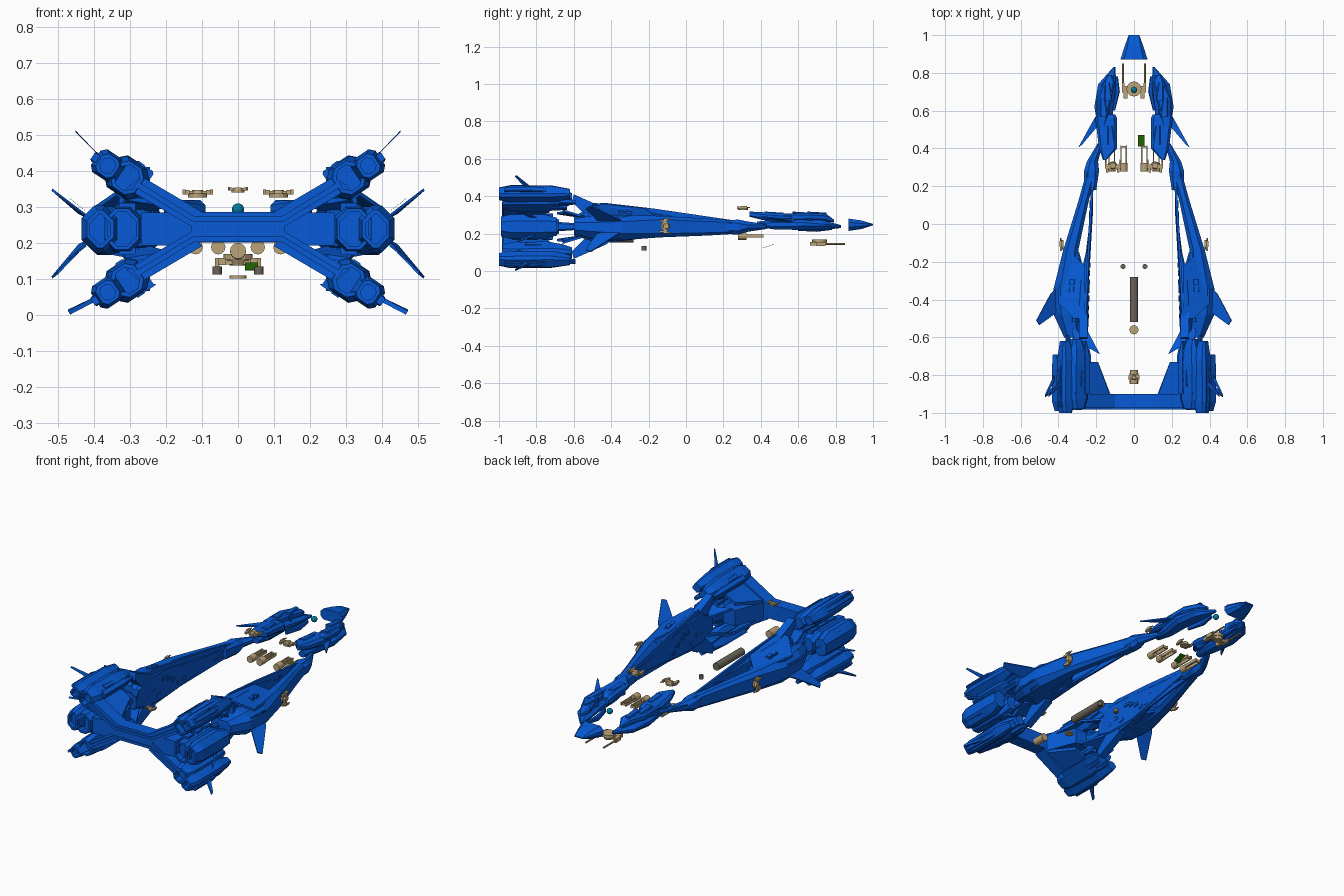
import bpy, bmesh, math, random
from mathutils import Matrix, Vector

random.seed(4)
ZC = 0.2375  # height of the ship's symmetry plane


def mat(name, rgb):
    m = bpy.data.materials.new(name)
    m.diffuse_color = (*rgb, 1)
    return m


BLUE = mat("blue_hull", (0.002, 0.105, 0.68))
TAN = mat("tan_metal", (0.50, 0.37, 0.19))
DARK = mat("dark_metal", (0.15, 0.13, 0.10))
GREEN = mat("green_glass", (0.02, 0.18, 0.0))
TEAL = mat("teal_glass", (0.0, 0.2, 0.36))


def finish(name, bm, m=BLUE, mirror=True, smooth=False):
    bmesh.ops.recalc_face_normals(bm, faces=bm.faces)
    me = bpy.data.meshes.new(name)
    bm.to_mesh(me)
    bm.free()
    me.materials.append(m)
    ob = bpy.data.objects.new(name, me)
    bpy.context.collection.objects.link(ob)
    if smooth:
        for p in me.polygons:
            p.use_smooth = len(p.vertices) < 5
    if mirror:
        ob.modifiers.new("mirror", 'MIRROR')
    return ob


def loft(name, sections, cx=0, cz=0, roll=0, recess=0, **kw):
    """Chamfered box swept along y; section = (y, x0, x1, z0, z1, chamfer)."""
    if recess:  # hollow nozzle at the rear end
        y, a, b, c, d, k = sections[0]
        t = .009
        inner = (a + t, b - t, c + t, d - t, k * .9)
        sections = [(y + recess, *inner), (y, *inner)] + sections
    bm, rings = bmesh.new(), []
    ca, sa = math.cos(roll), math.sin(roll)
    for y, a, b, c, d, k in sections:
        ring = [(a + k, c), (b - k, c), (b, c + k), (b, d - k), (b - k, d), (a + k, d), (a, d - k), (a, c + k)]
        rings.append([bm.verts.new((cx + u * ca - v * sa, y, cz + u * sa + v * ca)) for u, v in ring])
    for r, s in zip(rings, rings[1:]):
        for i in range(8):
            bm.faces.new((r[i], r[i - 1], s[i - 1], s[i]))
    bm.faces.new(rings[0])
    bm.faces.new(rings[-1])
    return finish(name, bm, **kw)


def prism(name, pts, offset, **kw):
    """Flat polygon of 3D points thickened along an offset vector."""
    bm = bmesh.new()
    a = [bm.verts.new(p) for p in pts]
    b = [bm.verts.new(Vector(p) + Vector(offset)) for p in pts]
    bm.faces.new(a)
    bm.faces.new(b)
    for i in range(len(a)):
        bm.faces.new((a[i - 1], a[i], b[i], b[i - 1]))
    return finish(name, bm, **kw)


def box(bm, loc, size, M=Matrix()):
    bmesh.ops.create_cube(bm, size=1, matrix=M @ Matrix.Translation(loc) @ Matrix.Diagonal((*size, 1)))


def tube(bm, loc, r, length, axis='Y', M=Matrix(), seg=12, r2=None):
    R = Matrix.Rotation(-math.pi / 2, 4, 'X') if axis == 'Y' else Matrix()
    bmesh.ops.create_cone(bm, cap_ends=True, segments=seg, radius1=r, radius2=r if r2 is None else r2,
                          depth=length, matrix=M @ Matrix.Translation(loc) @ R)


def single_tube(name, loc, r, length, axis, m, mirror=False):
    bm = bmesh.new()
    tube(bm, loc, r, length, axis, seg=16)
    finish(name, bm, m, mirror, True)


# ---- nose and forward prongs
loft("nose_wedge", [(0.87, -.072, .072, .215, .28, .02), (0.94, -.05, .05, .225, .27, .015),
                    (1.0, -.028, .028, .245, .252, .002)], mirror=False)
loft("prong_body", [(0.38, .13, .17, .235, .265, .01), (0.48, .115, .185, .222, .275, .015), (0.62, .11, .21, .22, .28, .02),
                    (0.74, .095, .19, .22, .27, .02), (0.83, .098, .11, .23, .245, .003)])
loft("prong_rear_plate", [(0.34, .145, .165, .29, .318, .005), (0.40, .09, .185, .275, .315, .012),
                          (0.56, .09, .205, .25, .305, .015), (0.58, .10, .19, .25, .29, .01)])
loft("prong_top_plate", [(0.52, .15, .2, .27, .308, .008), (0.66, .12, .2, .27, .31, .01),
                         (0.75, .10, .16, .265, .305, .01), (0.79, .12, .14, .26, .275, .003)])
loft("prong_inner_rail", [(0.60, .10, .115, .215, .24, .003), (0.70, .075, .10, .21, .24, .006), (0.78, .085, .1, .22, .235, .003)])
prism("prong_fin", [(.185, .60, .27), (.215, .55, .272), (.295, .405, .285), (.275, .42, .284), (.19, .52, .268)], (0, 0, .008))
for i, (x, y) in enumerate([(.125, .47), (.165, .62), (.14, .70)]):
    loft(f"prong_panel_{i}", [(y - .05, x - .025, x + .015, .25, .318, .004), (y + .05, x - .01, x + .015, .25, .312, .004)])

# ---- neck joints and long side hull
loft("neck_link", [(0.18, .20, .25, .20, .27, .01), (0.28, .185, .265, .195, .275, .02), (0.33, .19, .25, .21, .265, .02),
                   (0.43, .165, .19, .225, .25, .005)])
loft("neck_collar", [(0.20, .225, .265, .205, .265, .012), (0.27, .22, .265, .2, .272, .015), (0.32, .21, .25, .21, .26, .012)])
loft("side_beam", [(0.28, .20, .25, .20, .27, .01), (0.12, .24, .295, .19, .28, .015), (-.14, .295, .375, .18, .295, .02),
                   (-.34, .28, .425, .165, .30, .035), (-.48, .28, .425, .17, .30, .04), (-.60, .26, .37, .20, .28, .02)])
loft("inner_hull_spike", [(0.24, .215, .219, .255, .262, .001), (0.05, .218, .23, .22, .275, .003), (-.15, .23, .255, .19, .305, .006),
                          (-.30, .24, .29, .165, .335, .01), (-.50, .24, .31, .16, .35, .015), (-.60, .245, .30, .19, .29, .015)])
loft("hull_bridge", [(-.15, .29, .32, .2, .29, .01), (-.30, .25, .33, .19, .30, .01), (-.5, .25, .33, .19, .3, .01)])
for s, n in ((1, "upper"), (-1, "lower")):
    def Z(z, s=s):
        return ZC + s * (z - ZC)
    # sloping armour plates above and below the beam
    top = .365 if s > 0 else .325
    prism(f"{n}_armour_spine", [(.212, .25, Z(.272)), (.237, -.18, Z(top - .03)), (.25, -.44, Z(top)), (.252, -.52, Z(top - .01)),
                                (.252, -.52, ZC), (.224, .0, ZC)], (.012, 0, 0))
    prism(f"{n}_armour_slope", [(.26, -.22, Z(top - .03)), (.26, -.5, Z(top)), (.32, -.5, Z(top - .01)),
                                (.40, -.42, Z(.30)), (.40, -.34, Z(.30)), (.34, -.15, Z(.285))], (0, 0, -.012 * s))
    # hull-side fins
    ft = .35 if s > 0 else .10
    prism(f"{n}_side_fin", [(.40, -.33, Z(.265)), (.44, -.37, Z(.285)), (.515, -.51, ft), (.50, -.535, ft + .012 * -s),
                            (.41, -.47, Z(.27))], (.003, 0, -.006 * s))
    # pylon horns facing the engines
    prism(f"{n}_pylon_horn", [(.245, -.42, Z(.33)), (.245, -.60, Z(.41)), (.245, -.61, Z(.37)), (.245, -.54, Z(.30)),
                              (.245, -.42, Z(.30))], (.045, 0, 0))
    prism(f"{n}_link_plate", [(.27, -.52, Z(.29)), (.18, -.69, Z(.315)), (.25, -.65, Z(.32)), (.31, -.66, Z(.33)),
                              (.33, -.56, Z(.30))], (0, 0, -.012 * s))
    # diagonal arms of the X-frame, with a raised rib
    prism(f"{n}_diagonal_arm", [(.10, -.975, Z(.285)), (.13, -.975, Z(.245)), (.31, -.975, Z(.35)), (.27, -.975, Z(.385))], (0, .075, 0))
    prism(f"{n}_arm_rib", [(.0, -.983, Z(.272)), (.0, -.983, Z(.258)), (.125, -.983, Z(.258)), (.29, -.983, Z(.357)),
                           (.28, -.983, Z(.37)), (.12, -.983, Z(.272))], (0, .02, 0))
    prism(f"{n}_arm_web", [(.13, -.90, Z(.295)), (.19, -.73, Z(.33)), (.27, -.73, Z(.375)), (.28, -.90, Z(.375))], (0, 0, -.018 * s))
    # outer engines: main nacelle plus outboard booster
    roll = s * math.radians(34)
    cx, cz = .308, Z(.380)
    loft(f"{n}_nacelle", [(-.98, -.04, .04, -.043, .043, .02), (-.93, -.053, .053, -.05, .05, .02),
                          (-.74, -.053, .053, -.053, .053, .02), (-.66, -.04, .045, -.04, .045, .02),
                          (-.61, -.02, .03, -.02, .03, .008)], cx, cz, roll, .04)
    bx, bz = .362, Z(.413)
    loft(f"{n}_booster", [(-1.0, -.028, .028, -.03, .03, .012), (-.94, -.042, .04, -.038, .038, .014),
                          (-.72, -.042, .038, -.038, .038, .014), (-.62, -.02, .025, -.025, .02, .008)], bx, bz, roll, .03)
    loft(f"{n}_booster_plate", [(-.97, -.02, .05, -.012, .012, .004), (-.8, -.02, .05, -.015, .015, .004),
                                (-.70, -.02, .03, -.01, .01, .004)], bx, bz, roll)
    loft(f"{n}_nacelle_cowl", [(-.9, -.055, -.02, .0, .055 * s, .006 * s), (-.7, -.055, -.02, .0, .055 * s, .006 * s),
                               (-.62, -.045, -.03, .01 * s, .04 * s, .003 * s)], cx, cz, roll)
    # surface plating on the nacelle
    for i in range(7):
        a, y = i * .9, -.95 + .045 * i
        u, v = .044 * math.cos(a), .044 * math.sin(a)
        loft(f"{n}_nacelle_panel_{i}", [(y, u - .014, u + .014, v - .014, v + .014, .004),
                                        (y + .09, u - .01, u + .01, v - .01, v + .01, .003)], cx, cz, roll)
    # spar and aerial tips
    w = .003 if s > 0 else .01
    tip = (.45, -.915, .505) if s > 0 else (.466, -.915, 0)
    prism(f"{n}_tail_spar", [(.37, -.84, Z(.425)), tip, (tip[0], tip[1] + .01, tip[2] + .004), (.37, -.80, Z(.425))], (w * .6, 0, w))
    prism(f"{n}_mid_aerial", [(.42, -.83, Z(.285)), (.465, -.91, Z(.32)), (.467, -.90, Z(.322)), (.42, -.80, Z(.285))], (.003, 0, .003))

# ---- central engines and rear crossbar
loft("mid_nacelle", [(-.985, .275, .37, .18, .295, .03), (-.90, .265, .375, .175, .30, .03), (-.74, .265, .375, .175, .30, .03),
                     (-.68, .28, .35, .20, .275, .02)], recess=.04)
loft("mid_booster", [(-.99, .345, .42, .185, .29, .03), (-.94, .335, .434, .172, .303, .035), (-.76, .335, .434, .172, .303, .035),
                     (-.69, .36, .43, .19, .285, .02)], recess=.03)
loft("mid_strut", [(-.72, .27, .30, .21, .265, .008), (-.58, .265, .295, .22, .255, .008)])
for s in (1, -1):
    for k in range(3):
        z, y = ZC + s * .06, -.93 + .08 * k
        loft(f"mid_panel_{'top' if s > 0 else 'base'}_{k}", [(y, .285, .33, z - .012, z + .012, .003),
                                                             (y + .06, .29, .325, z - .01, z + .01, .003)])
loft("crossbar", [(-.975, -.13, .13, .20, .285, .012), (-.90, -.12, .12, .20, .285, .012)], mirror=False)
prism("crossbar_wing", [(.11, -.97, .192), (.11, -.90, .192), (.125, -.90, .192), (.19, -.73, .192), (.27, -.73, .192), (.27, -.97, .192)], (0, 0, .092))

# ---- hull plating along the inner face and deck
for i in range(14):
    y = -.5 + .045 * i
    t = (y + .5) / .6
    z, x = random.uniform(.20, .30 - .03 * t), .244 - .018 * t
    l = random.uniform(.02, .05)
    loft(f"inner_plate_{i}", [(y, x - .005, x + .01, z - .012, z + .012, .002), (y + l, x - .005, x + .01, z - .008, z + .008, .002)])
for i in range(6):
    y, x = -.52 + .04 * i, random.uniform(.28, .32)
    loft(f"deck_block_{i}", [(y, x, x + .03, .17, .325, .003), (y + .03, x, x + .025, .175, .32, .003)])


# ---- gun turrets
def turret(name, loc, k, rot=Matrix(), mirror=True, barrel=.055):
    M = Matrix.Translation(loc) @ rot @ Matrix.Scale(k, 4)
    bm = bmesh.new()
    tube(bm, (0, 0, -.006), .025, .01, 'Z', M, 12)
    tube(bm, (0, .004, .003), .02, .012, 'Z', M, 12, .014)
    box(bm, (0, 0, .003), (.07, .018, .007), M)
    for sx in (-1, 1):
        box(bm, (sx * .028, -.012, .002), (.012, .04, .012), M)
        box(bm, (sx * .036, .004, .003), (.008, .03, .014), M)
        tube(bm, (sx * .036, .015 + barrel / 2, .003), .0032, barrel, 'Y', M, 8)
    finish(name, bm, TAN, mirror)


turret("top_turret", (.112, .305, .337), 1.05, barrel=.02)
turret("rear_turret", (0, -.81, .347), .7, Matrix.Rotation(math.pi, 4, 'Z'), False, .035)
turret("flank_turret", (.385, -.11, .24), 1.0, Matrix.Rotation(math.pi / 2, 4, 'Y'), True, .02)
turret("nose_turret", (0, .715, .15), 1.6, Matrix.Rotation(math.pi, 4, 'Y'), False, .07)

# ---- launcher pods under the neck
bm = bmesh.new()
for x in (.055, .118):
    tube(bm, (x, .30, .187), .02, .045, 'Y', seg=12)
    for dx in (-.014, .014):
        box(bm, (x + dx, .36, .187), (.006, .11, .018))
    box(bm, (x, .408, .187), (.034, .008, .014))
finish("launcher_pods", bm, TAN)

# ---- equipment along the centre line
single_tube("centre_cylinder", (0, -.40, .175), .022, .24, 'Y', DARK)
single_tube("rear_canister", (0, -.81, .177), .022, .075, 'Y', TAN)
single_tube("belly_disc", (0, -.56, .104), .024, .008, 'Z', TAN)
single_tube("small_thrusters", (.058, -.225, .122), .013, .022, 'Z', DARK, True)
bm = bmesh.new()
bmesh.ops.create_uvsphere(bm, u_segments=16, v_segments=10, radius=.017, matrix=Matrix.Translation((0, .71, .292)))
finish("teal_dome", bm, TEAL, False, True)
prism("green_panel", [(.02, .41, .122), (.055, .41, .122), (.055, .47, .142), (.02, .47, .142)], (0, 0, .002), m=GREEN, mirror=False)
